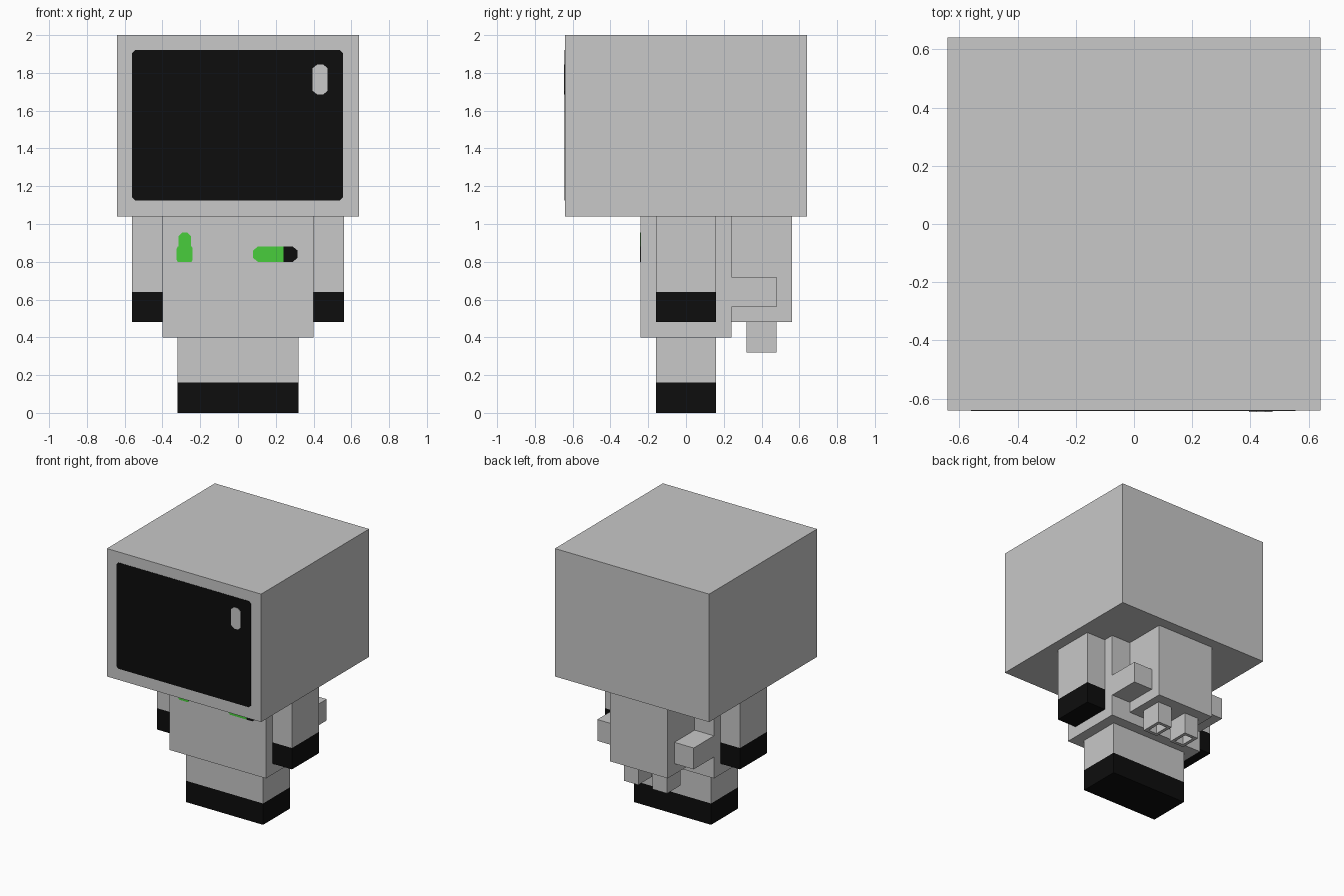
import bpy
import bmesh

cube = bpy.data.objects.get("Cube")
if cube:
    bpy.data.objects.remove(cube, do_unlink=True)


def material(name, rgb):
    mat = bpy.data.materials.new(name)
    mat.use_nodes = True
    mat.diffuse_color = (*rgb, 1)
    mat.node_tree.nodes["Principled BSDF"].inputs["Base Color"].default_value = (*rgb, 1)
    return mat


GREY = material("light_grey", (0.58, 0.58, 0.58))
BLACK = material("black", (0.004, 0.004, 0.004))
GREEN = material("green", (0.065, 0.61, 0.045))


def finish(name, bm, mats):
    bmesh.ops.recalc_face_normals(bm, faces=bm.faces)
    mesh = bpy.data.meshes.new(name)
    bm.to_mesh(mesh)
    bm.free()
    for mat in mats:
        mesh.materials.append(mat)
    obj = bpy.data.objects.new(name, mesh)
    bpy.context.collection.objects.link(obj)
    return obj


def box_mesh(x, y, z):
    """Box from (low, high) pairs on each axis."""
    bm = bmesh.new()
    bmesh.ops.create_cube(bm, size=1)
    for v in bm.verts:
        v.co = [lo + (c + 0.5) * (hi - lo) for c, (lo, hi) in zip(v.co, (x, y, z))]
    return bm


def box(name, x, y, z, dark_below=None):
    """Grey box, optionally black below a height."""
    bm = box_mesh(x, y, z)
    if dark_below is not None:
        bmesh.ops.bisect_plane(bm, geom=bm.verts[:] + bm.edges[:] + bm.faces[:],
                               plane_co=(0, 0, dark_below), plane_no=(0, 0, 1))
        for f in bm.faces:
            f.material_index = int(f.calc_center_median().z < dark_below)
    return finish(name, bm, [GREY, BLACK])


def plate(name, x, z, y, mat, left=0, right=0, step=0.02):
    """Thin front-facing plate; left/right are corner cuts, step their height."""
    (x0, x1), (z0, z1) = x, z
    outline = [(x0 + left, z0), (x1 - right, z0), (x1, z0 + step), (x1, z1 - step),
               (x1 - right, z1), (x0 + left, z1), (x0, z1 - step), (x0, z0 + step)]
    bm = bmesh.new()
    face = bm.faces.new([bm.verts.new((px, y, pz)) for px, pz in outline])
    ext = bmesh.ops.extrude_face_region(bm, geom=[face])
    for v in ext["geom"]:
        if isinstance(v, bmesh.types.BMVert):
            v.co.y += 0.006
    bmesh.ops.remove_doubles(bm, verts=bm.verts, dist=0.0001)
    return finish(name, bm, [mat])


def nozzle(name, x):
    """Small box with a hollow bottom."""
    bm = box_mesh(x, (0.32, 0.48), (0.32, 0.48))
    bottom = min(bm.faces, key=lambda f: f.calc_center_median().z)
    bmesh.ops.inset_region(bm, faces=[bottom], thickness=0.035)
    ext = bmesh.ops.extrude_discrete_faces(bm, faces=[bottom])
    for v in ext["faces"][0].verts:
        v.co.z += 0.1
    return finish(name, bm, [GREY])


# Head with dark visor and glint
box("head", (-0.64, 0.64), (-0.64, 0.64), (1.04, 2))
plate("visor", (-0.56, 0.555), (1.125, 1.92), -0.643, BLACK, 0.015, 0.015, 0.015)
plate("visor_glint", (0.395, 0.475), (1.685, 1.845), -0.646, GREY, 0.025, 0.025)

# Torso and legs
box("torso", (-0.4, 0.4), (-0.24, 0.24), (0.4, 1.04))
box("legs", (-0.32, 0.32), (-0.16, 0.16), (0, 0.4), dark_below=0.16)

# Chest lights
plate("chest_light_base", (-0.325, -0.24), (0.8, 0.88), -0.243, GREEN, 0.005, 0.005, 0.01)
plate("chest_light_top", (-0.315, -0.25), (0.86, 0.955), -0.244, GREEN, 0.02, 0.02)
plate("chest_bar_full", (0.08, 0.24), (0.8, 0.88), -0.243, GREEN, 0.025, 0)
plate("chest_bar_empty", (0.24, 0.315), (0.8, 0.88), -0.243, BLACK, 0, 0.025)

# Backpack
box("backpack", (-0.24, 0.24), (0.24, 0.56), (0.48, 1.04))

# Paired parts on both sides
for side, s in (("left", 1), ("right", -1)):
    def span(a, b):
        return tuple(sorted((s * a, s * b)))
    box(side + "_arm", span(0.4, 0.56), (-0.16, 0.16), (0.48, 1.04), dark_below=0.64)
    box(side + "_pack_handle", span(0.24, 0.4), (0.24, 0.48), (0.56, 0.72))
    nozzle(side + "_pack_nozzle", span(0.06, 0.18))
